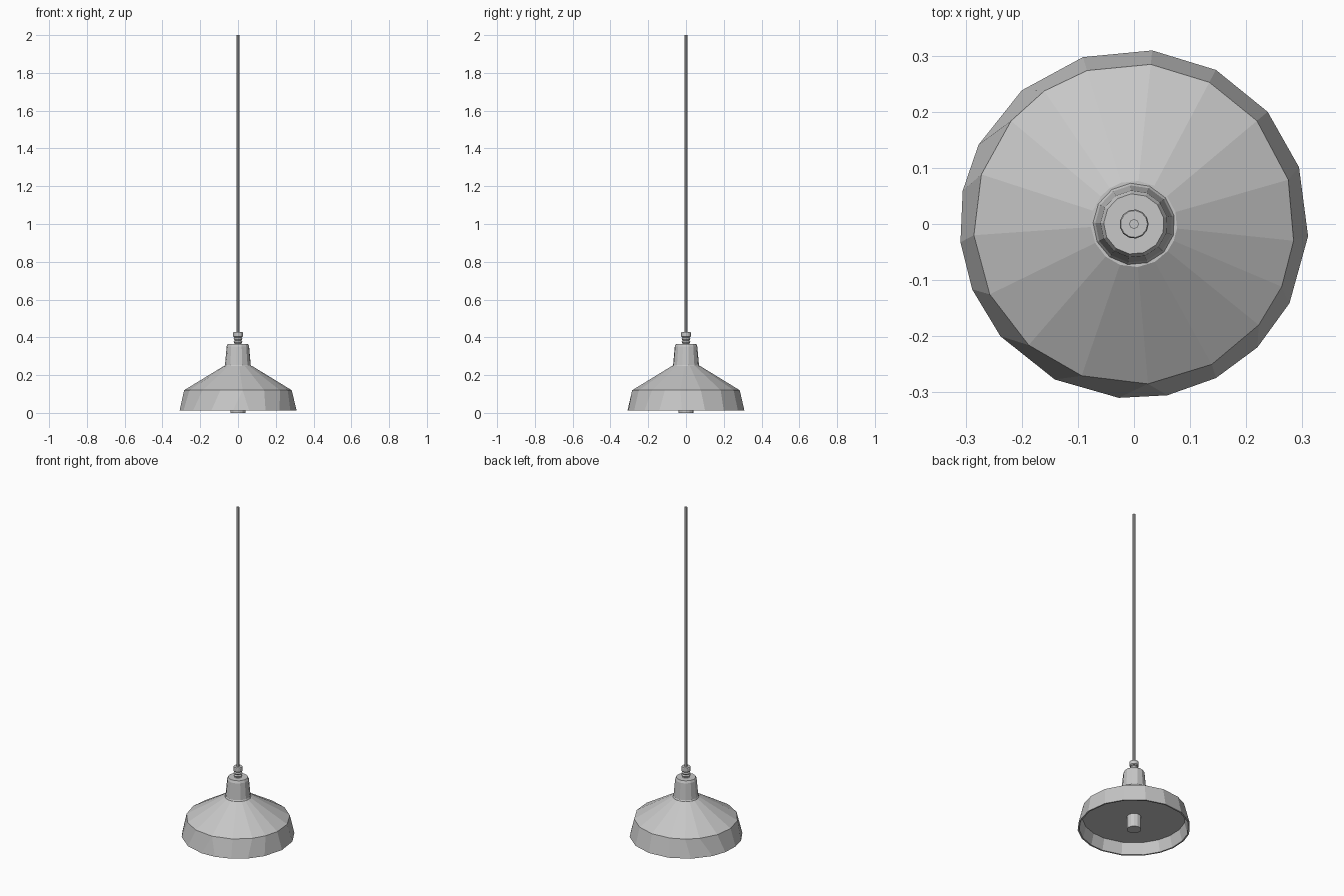
import bpy
import bmesh
from math import radians, cos, sin

cube = bpy.data.objects.get("Cube")
if cube:
    bpy.data.objects.remove(cube, do_unlink=True)

grey = bpy.data.materials.new("grey metal")
grey.use_nodes = True
GREY = (0.57, 0.57, 0.57, 1)
grey.diffuse_color = GREY
grey.node_tree.nodes["Principled BSDF"].inputs["Base Color"].default_value = GREY


def even(sides, start=0):
    return [start + 360 * i / sides for i in range(sides)]


def lathe(name, rings):
    """Skin a closed solid over rings of (radius, height, angles)."""
    bm = bmesh.new()
    loops = [[bm.verts.new((r * cos(radians(a)), r * sin(radians(a)), z)) for a in angles]
             for r, z, angles in rings]
    for low, high in zip(loops, loops[1:]):
        for i in range(len(low)):
            j = (i + 1) % len(low)
            bm.faces.new((low[i], low[j], high[j], high[i]))
    bm.faces.new(loops[0][::-1])
    bm.faces.new(loops[-1])
    bmesh.ops.remove_doubles(bm, verts=bm.verts, dist=0.0005)
    bmesh.ops.recalc_face_normals(bm, faces=bm.faces)
    mesh = bpy.data.meshes.new(name)
    bm.to_mesh(mesh)
    bm.free()
    mesh.materials.append(grey)
    obj = bpy.data.objects.new(name, mesh)
    bpy.context.collection.objects.link(obj)
    return obj


# Uneven hand-cut facets of the shade, at its rim and its shoulder
rim = [84, 62, 40, 19, -4, -27, -45, -62, -79, -95, -117, -140, -158, -174, -191, -207, -230, -253]
shoulder = [84, 62, 40, 16, -6, -23, -39, -61, -85, -85, -109, -131, -154, -176, -198, -220, -236, -253]

# Shade: recessed ceiling, inner wall, thin lip, outer wall, sloping top
lathe("shade", [
    (0.285, 0.08, rim),
    (0.302, 0.012, rim),
    (0.311, 0.012, rim),
    (0.286, 0.12, shoulder),
    (0.077, 0.247, shoulder),
])

# Neck with a small bevelled top
neck = even(13, 12)
lathe("neck", [(0.077, 0.24, neck), (0.069, 0.254, neck), (0.06, 0.352, neck), (0.054, 0.365, neck)])

# Ribbed cord grip and its cap
grip = even(13)
ribs = [(0.018 if i % 2 else 0.024, 0.36 + 0.008 * i, grip) for i in range(6)]
lathe("cord_grip", ribs)
lathe("grip_cap", [(0.021, 0.4, grip), (0.026, 0.405, grip), (0.026, 0.425, grip), (0.024, 0.429, grip)])

# Hanging cord
cord = even(8)
lathe("cord", [(0.0085, 0.42, cord), (0.0085, 2.0, cord)])

# Bulb holder below the ceiling of the shade
socket = even(14)
lathe("bulb_socket", [(0.04, 0.0, socket), (0.04, 0.09, socket)])
